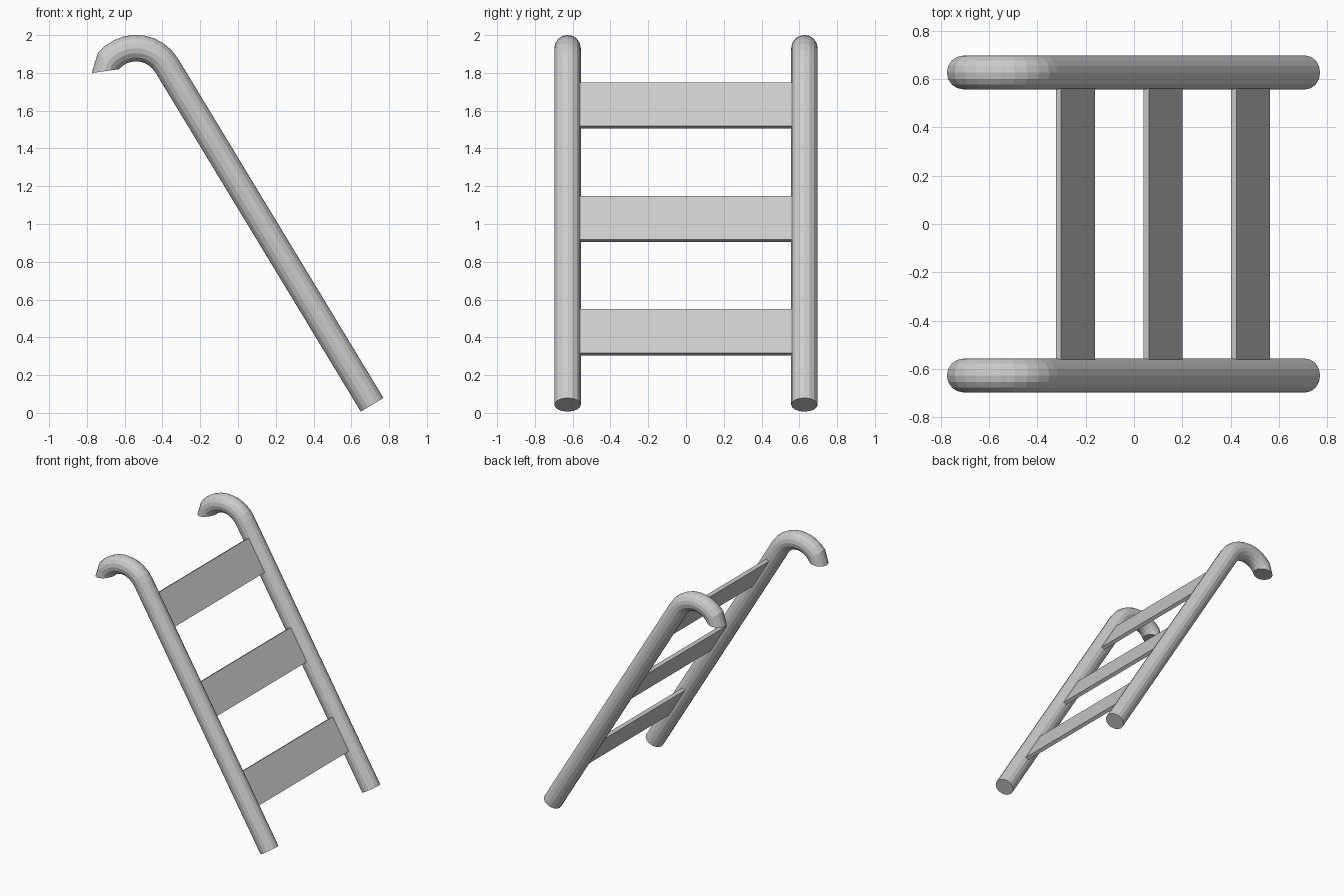
import bpy, bmesh
from math import sin, cos, radians, pi
from mathutils import Vector

if "Cube" in bpy.data.objects:
    bpy.data.objects.remove(bpy.data.objects["Cube"])

TILT = radians(31)        # lean of the ladder from vertical
RAIL_Y = 0.627
TUBE_R = 0.07
SIDES = 16


def new_object(name, bm):
    bmesh.ops.recalc_face_normals(bm, faces=bm.faces)
    mesh = bpy.data.meshes.new(name)
    bm.to_mesh(mesh)
    bm.free()
    obj = bpy.data.objects.new(name, mesh)
    bpy.context.collection.objects.link(obj)
    return obj


def rail(name, y):
    # Each station: x, z of the tube centre and the angle of its outward normal
    stations = [(0.71, 0.043, TILT)]
    cx, cz, bend = -0.54, 1.741, 0.19
    steps = 9
    for i in range(steps + 1):
        a = TILT + (radians(141) - TILT) * i / steps
        stations.append((cx + bend * cos(a), cz + bend * sin(a), a))
    stations.append((-0.705, 1.809, radians(188)))   # hook tip

    bm = bmesh.new()
    rings = []
    for x, z, a in stations:
        centre = Vector((x, y, z))
        normal = Vector((cos(a), 0, sin(a)))
        ring = []
        for k in range(SIDES):
            t = 2 * pi * k / SIDES
            ring.append(bm.verts.new(
                centre + TUBE_R * (cos(t) * normal + sin(t) * Vector((0, 1, 0)))))
        rings.append(ring)
    for r0, r1 in zip(rings, rings[1:]):
        for k in range(SIDES):
            n = (k + 1) % SIDES
            bm.faces.new((r0[k], r0[n], r1[n], r1[k]))
    bm.faces.new(rings[0])
    bm.faces.new(rings[-1])
    return new_object(name, bm)


def step(name, x, z):
    bm = bmesh.new()
    bmesh.ops.create_cube(bm, size=1)
    bmesh.ops.scale(bm, vec=(0.026, 1.2, 0.27), verts=bm.verts)
    obj = new_object(name, bm)
    obj.location = (x, 0, z)
    obj.rotation_euler = (0, -TILT, 0)
    return obj


# Hooked side rails
rail("front_rail", -RAIL_Y)
rail("back_rail", RAIL_Y)

# Flat steps lying in the plane of the rails
for i, label in enumerate(("lower", "middle", "upper")):
    step(label + "_step", 0.482 - 0.3625 * i, 0.427 + 0.6 * i)
